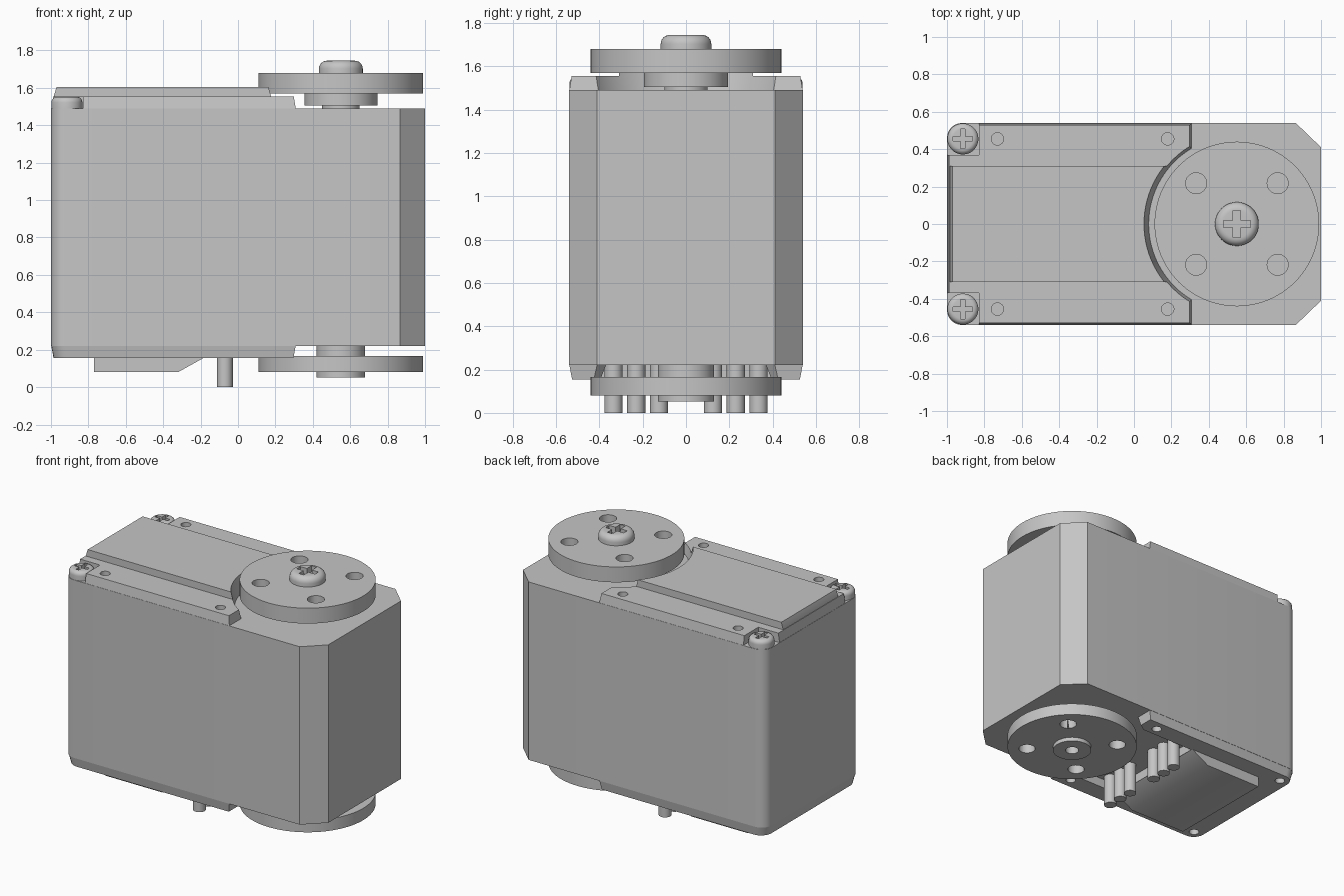
import bpy, bmesh
from math import pi, sin, cos, radians
from mathutils import Vector

cube = bpy.data.objects.get("Cube")
if cube:
    bpy.data.objects.remove(cube, do_unlink=True)

grey = bpy.data.materials.new("grey plastic")
grey.use_nodes = True
COLOUR = (0.56, 0.56, 0.56, 1)
grey.diffuse_color = COLOUR
grey.node_tree.nodes["Principled BSDF"].inputs["Base Color"].default_value = COLOUR

AXIS = 0.55            # output shaft position along x
HALF = 0.54            # half width of the case
TOP, BASE = 1.49, 0.22  # ends of the main case


def add(name, bm):
    bmesh.ops.recalc_face_normals(bm, faces=bm.faces)
    mesh = bpy.data.meshes.new(name)
    bm.to_mesh(mesh)
    bm.free()
    mesh.materials.append(grey)
    obj = bpy.data.objects.new(name, mesh)
    bpy.context.collection.objects.link(obj)
    return obj


def loft(name, lower, upper):
    """Solid between two matching loops of 3D points."""
    bm = bmesh.new()
    a = [bm.verts.new(p) for p in lower]
    b = [bm.verts.new(p) for p in upper]
    bm.faces.new(a)
    bm.faces.new(b)
    for i in range(len(a)):
        j = (i + 1) % len(a)
        bm.faces.new((a[i], a[j], b[j], b[i]))
    return add(name, bm)


def slab(name, profile, half):
    """Side profile (x, z) extruded across y."""
    return loft(name, [(x, -half, z) for x, z in profile],
                [(x, half, z) for x, z in profile])


def box(x0, x1, y0, y1, z0, z1):
    rect = [(x0, y0), (x1, y0), (x1, y1), (x0, y1)]
    return loft("cutter", [(*p, z0) for p in rect], [(*p, z1) for p in rect])


def lathe(name, profile, x, y, steps=64):
    """Profile (radius, z) turned about a vertical axis."""
    bm = bmesh.new()
    verts = [bm.verts.new((r, 0, z)) for r, z in profile]
    edges = [bm.edges.new(e) for e in zip(verts, verts[1:])]
    bmesh.ops.spin(bm, geom=verts + edges, cent=(0, 0, 0), axis=(0, 0, 1),
                   angle=2 * pi, steps=steps)
    bmesh.ops.remove_doubles(bm, verts=bm.verts, dist=1e-4)
    bmesh.ops.translate(bm, verts=bm.verts, vec=Vector((x, y, 0)))
    return add(name, bm)


def cylinder(name, r, x, y, z0, z1, steps=32, r1=None):
    r1 = r if r1 is None else r1
    return lathe(name, [(0, z0), (r, z0), (r1, z1), (0, z1)], x, y, steps)


def cut(obj, cutters):
    for tool in cutters:
        mod = obj.modifiers.new("cut", "BOOLEAN")
        mod.operation = "DIFFERENCE"
        mod.solver = "EXACT"
        mod.object = tool
        deps = bpy.context.evaluated_depsgraph_get()
        mesh = bpy.data.meshes.new_from_object(obj.evaluated_get(deps))
        obj.modifiers.clear()
        obj.data = mesh
        bpy.data.objects.remove(tool, do_unlink=True)


def outline(inset, end):
    """Case footprint: rounded at the back end, plus given end points."""
    w, r = HALF - inset, 0.08
    pts = [(x, -y) for x, y in end] + [(x, y) for x, y in reversed(end)]
    for side, start in ((1, 90), (-1, 180)):
        for k in range(7):
            a = radians(start + 15 * k)
            pts.append((-1 + inset + r + r * cos(a), side * (w - r) + r * sin(a)))
    return pts


def tier(name, z0, inset0, z1, inset1):
    """Stepped cover that stops short of the shaft end."""
    loops = [[(*p, z) for p in outline(i, [(0.31 - i, HALF - i)])]
             for z, i in ((z0, inset0), (z1, inset1))]
    return loft(name, *loops)


def shaft_relief(z0, r0, z1, r1):
    return cylinder("cutter", r0, AXIS, 0, z0, z1, 96, r1)


# main case with chamfered front corners
end = [(0.865, HALF), (1, 0.41)]
loft("main_case", [(*p, BASE) for p in outline(0, end)],
     [(*p, TOP) for p in outline(0, end)])

# top cover with corner notches, rail holes and curved relief
cover = tier("top_cover", TOP - 0.01, 0, 1.555, 0.012)
cut(cover, [shaft_relief(1.46, 0.465, 1.62, 0.5)]
    + [box(-1.1, -0.83, *sorted((s * 0.37, s * 0.7)), 1.46, 1.7) for s in (1, -1)]
    + [cylinder("cutter", 0.033, x, s * 0.455, 1.51, 1.7)
       for x in (-0.73, 0.18) for s in (1, -1)])

# raised centre panel
panel = slab("top_panel", [(-0.985, 1.54), (-0.985, 1.555), (-0.97, 1.605),
                           (0.4, 1.605), (0.4, 1.54)], 0.31)
cut(panel, [shaft_relief(1.46, 0.465, 1.62, 0.5)])

# bottom cover with connector pocket and holes
bottom = tier("bottom_cover", 0.155, 0.014, BASE + 0.01, 0)
cut(bottom, [shaft_relief(0.14, 0.5, 0.26, 0.465),
             box(-0.18, 0.25, -0.39, 0.39, 0.1, 0.26)]
    + [cylinder("cutter", 0.033, x, s * 0.455, 0.1, 0.2)
       for x in (-0.915, 0.18) for s in (1, -1)])

# sloped hump under the case
slab("bottom_hump", [(-0.77, 0.17), (-0.77, 0.08), (-0.32, 0.08),
                     (-0.185, 0.155), (-0.185, 0.17)], 0.4)

# two groups of three connector pins
for s, side in ((1, "back"), (-1, "front")):
    for k in range(3):
        cylinder(f"pin_{side}_{k + 1}", 0.042, -0.07, s * (0.125 + 0.105 * k),
                 0, BASE + 0.01, 24)


def bolt_holes(z0, z1):
    return [cylinder("cutter", 0.056, AXIS + sx * 0.218, sy * 0.218, z0, z1)
            for sx in (1, -1) for sy in (1, -1)]


# output horn on top, idler horn underneath
top_horn = lathe("top_horn", [
    (0, 1.48), (0.1, 1.48), (0.1, 1.505), (0.195, 1.505), (0.195, 1.57),
    (0.44, 1.57), (0.44, 1.68), (0, 1.68)], AXIS, 0, 96)
cut(top_horn, bolt_holes(1.53, 1.75))

low_horn = lathe("bottom_horn", [
    (0, 0.12), (0.045, 0.12), (0.045, 0.052), (0.13, 0.052), (0.13, 0.08),
    (0.44, 0.08), (0.44, 0.165), (0.13, 0.165), (0.13, 0.23), (0, 0.23)], AXIS, 0, 96)
cut(low_horn, bolt_holes(0.04, 0.2))


def screw(name, x, y, r, z0, z1, arm, slot, depth, f):
    """Round-edged screw head with a cross recess."""
    arc = [(r - f + f * cos(radians(a)), z1 - f + f * sin(radians(a)))
           for a in range(0, 91, 15)]
    head = lathe(name, [(0, z0), (r, z0)] + arc + [(0, z1)], x, y, 48)
    cut(head, [box(x - u, x + u, y - v, y + v, z1 - depth, z1 + 0.1)
               for u, v in ((arm, slot), (slot, arm))])


screw("shaft_screw", AXIS, 0, 0.117, 1.67, 1.745, 0.072, 0.02, 0.045, 0.042)
for s, side in ((1, "back"), (-1, "front")):
    screw(f"corner_screw_{side}", -0.915, s * 0.455, 0.083, TOP - 0.005, 1.552,
          0.052, 0.012, 0.035, 0.03)

# smooth the round surfaces, keep hard edges sharp
bpy.ops.object.select_all(action="DESELECT")
for obj in bpy.context.collection.objects:
    if obj.type == "MESH":
        obj.select_set(True)
        bpy.context.view_layer.objects.active = obj
bpy.ops.object.shade_smooth_by_angle(angle=radians(30))
